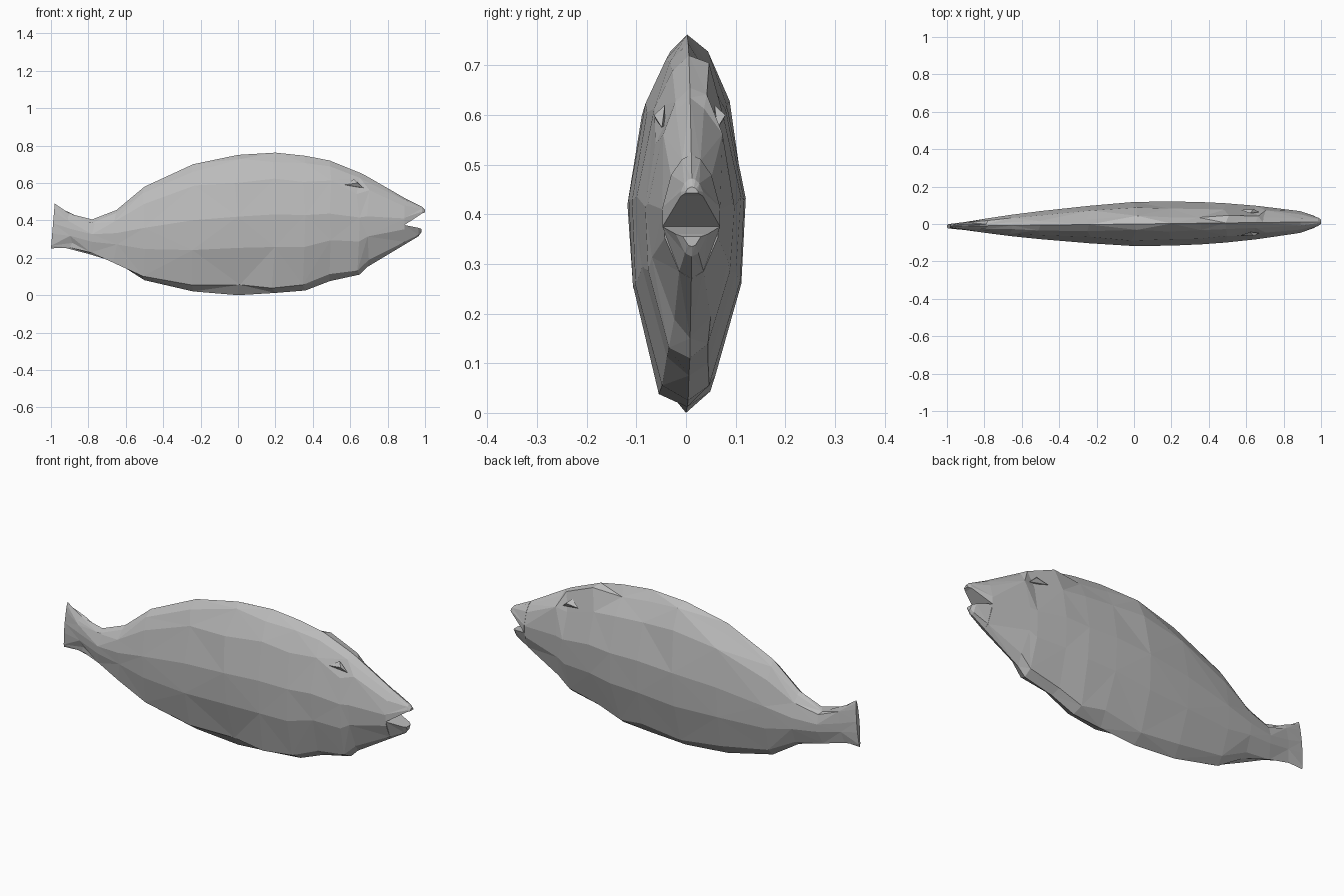
import bpy, bmesh, random
from mathutils import Vector

random.seed(4)
default_cube = bpy.data.objects.get("Cube")
if default_cube:
    bpy.data.objects.remove(default_cube, do_unlink=True)

grey = bpy.data.materials.new("body grey")
grey.use_nodes = True
colour = (0.5, 0.5, 0.5, 1)
grey.diffuse_color = colour
grey.node_tree.nodes["Principled BSDF"].inputs["Base Color"].default_value = colour


def add_object(name, bm):
    bmesh.ops.recalc_face_normals(bm, faces=bm.faces)
    mesh = bpy.data.meshes.new(name)
    bm.to_mesh(mesh)
    bm.free()
    mesh.materials.append(grey)
    obj = bpy.data.objects.new(name, mesh)
    bpy.context.collection.objects.link(obj)
    return obj


def spine_y(x):
    """Slight sideways lean from tail to head."""
    return 0.012 * x


def make_ring(bm, station, profile, jitter):
    """Cross-section: profile pairs are (height fraction, width fraction)."""
    x, low, high, width = station
    mirrored = [(u, -w) for u, w in reversed(profile) if w > 0]
    ring = []
    for u, w in profile + mirrored:
        wobble = jitter * random.uniform(-1, 1) * abs(w) * (1 - abs(w))
        shift = max(0, -x - 0.9) * 0.2 * u
        ring.append(bm.verts.new((x + shift + wobble,
                                  spine_y(x) + width * w + wobble * 0.4,
                                  low + (high - low) * u + wobble)))
    return ring


def loft(name, stations, profile, jitter=0.0):
    bm = bmesh.new()
    rings = [make_ring(bm, s, profile, jitter if 0 < i < len(stations) - 1 else 0)
             for i, s in enumerate(stations)]
    count = len(rings[0])
    for i, (a, b) in enumerate(zip(rings, rings[1:])):
        for j in range(count):
            k = (j + 1) % count
            # Alternate the diagonals for an irregular faceted skin
            if (i + j) % 2:
                bm.faces.new((a[j], a[k], b[k]))
                bm.faces.new((a[j], b[k], b[j]))
            else:
                bm.faces.new((a[j], a[k], b[j]))
                bm.faces.new((a[k], b[k], b[j]))
    bm.faces.new(rings[0])
    bm.faces.new(rings[-1])
    return add_object(name, bm)


# Body and tail: x, bottom, top, half width
body_profile = [(0, 0), (.06, .42), (.33, .92), (.56, 1), (.82, .7), (.95, .32), (1, 0)]
body_stations = [
    (-1, .25, .49, .012), (-.9, .255, .435, .022), (-.78, .225, .405, .04),
    (-.65, .175, .455, .058), (-.5, .08, .58, .075), (-.24, .02, .7, .1),
    (0, 0, .75, .118), (.2, .012, .762, .118), (.36, .025, .745, .113),
    (.49, .075, .72, .105), (.65, .11, .655, .09), (.69, .15, .635, .085),
    (.89, .27, .52, .058)]
loft("fish_body", body_stations, body_profile, jitter=0.08)

# Open mouth
loft("upper_jaw",
     [(.89, .375, .52, .058), (.985, .437, .472, .022), (1, .443, .455, .012)],
     [(0, 1), (.27, 1), (.72, .7), (.94, .32), (1, 0)])
loft("lower_jaw",
     [(.89, .27, .375, .058), (.965, .315, .36, .032), (.98, .335, .355, .018)],
     [(0, 0), (.15, .42), (1, 1)])

# Eye folds: small wedges, overhanging the cheek on each side
for name, side in (("left_eye_fold", 1), ("right_eye_fold", -1)):
    bm = bmesh.new()
    base = Vector((0.62, spine_y(0.62), 0.59))
    for dx, dy, dz in ((-.05, .068, 0), (.05, .056, -.016), (.02, .072, .01),
                       (0, .05, .03), (0, .05, -.01)):
        bm.verts.new(base + Vector((dx, dy * side, dz)))
    bmesh.ops.convex_hull(bm, input=bm.verts)
    add_object(name, bm)
